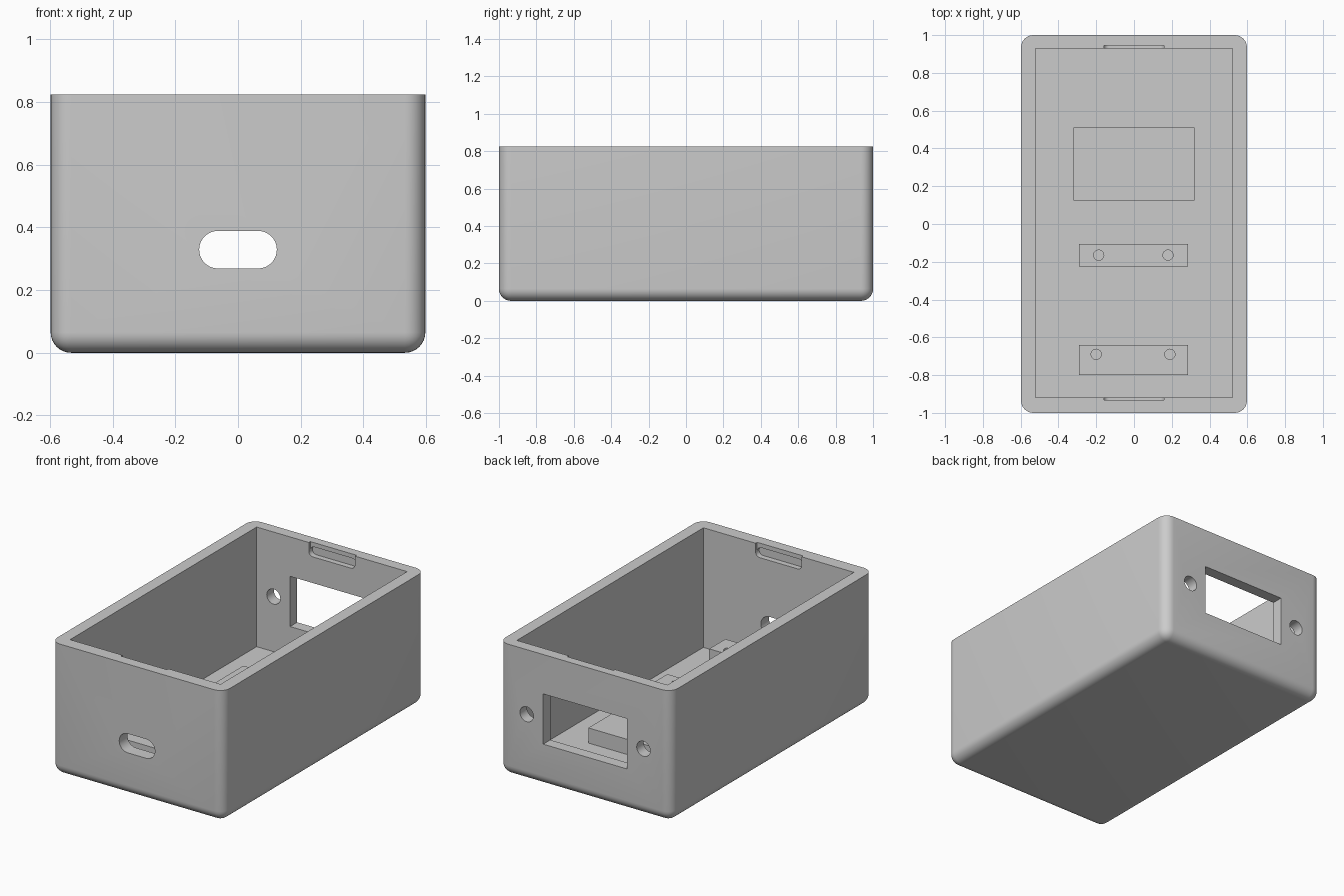
import bpy, bmesh, math
from mathutils import Matrix, Vector

if "Cube" in bpy.data.objects:
    bpy.data.objects.remove(bpy.data.objects["Cube"], do_unlink=True)

# Single plastic colour
grey = bpy.data.materials.new("grey plastic")
grey.use_nodes = True
COLOUR = (0.6, 0.6, 0.6, 1)
grey.diffuse_color = COLOUR
grey.node_tree.nodes["Principled BSDF"].inputs["Base Color"].default_value = COLOUR

W, L, H = 0.598, 1.0, 0.825        # half width, half length, height
FLOOR = 0.075
IN_FRONT, IN_BACK = -0.918, 0.93   # inner faces of the end walls


def make(name, bm):
    bmesh.ops.recalc_face_normals(bm, faces=bm.faces)
    mesh = bpy.data.meshes.new(name)
    bm.to_mesh(mesh)
    bm.free()
    mesh.materials.append(grey)
    obj = bpy.data.objects.new(name, mesh)
    bpy.context.collection.objects.link(obj)
    return obj


def box_mesh(x, y, z):
    """Box from (min, max) ranges."""
    bm = bmesh.new()
    size = [r[1] - r[0] for r in (x, y, z)]
    mid = Vector([(r[0] + r[1]) / 2 for r in (x, y, z)])
    bmesh.ops.create_cube(bm, size=1, matrix=Matrix.Translation(mid) @ Matrix.Diagonal((*size, 1)))
    return bm


def box(name, x, y, z):
    return make(name, box_mesh(x, y, z))


def rod(name, centre, radius, depth, along_y=False):
    bm = bmesh.new()
    turn = Matrix.Rotation(math.pi / 2, 4, "X") if along_y else Matrix()
    bmesh.ops.create_cone(bm, cap_ends=True, segments=32, radius1=radius, radius2=radius,
                          depth=depth, matrix=Matrix.Translation(centre) @ turn)
    return make(name, bm)


def pill(name, half, z, radius, y0, y1):
    """Round-ended slot running through y."""
    bm = bmesh.new()
    ring = []
    for side in (1, -1):
        for i in range(17):
            a = math.pi * (i / 16 - 0.5)
            ring.append(bm.verts.new((side * (half - radius + radius * math.cos(a)), y0,
                                      z + side * radius * math.sin(a))))
    face = bm.faces.new(ring)
    out = bmesh.ops.extrude_face_region(bm, geom=[face])
    verts = [v for v in out["geom"] if isinstance(v, bmesh.types.BMVert)]
    bmesh.ops.translate(bm, verts=verts, vec=(0, y1 - y0, 0))
    return make(name, bm)


def cut(obj, cutters):
    """Subtract every cutter, then discard it."""
    bpy.context.view_layer.objects.active = obj
    for c in cutters:
        c.hide_render = True
        mod = obj.modifiers.new("cut", "BOOLEAN")
        mod.operation, mod.solver, mod.object = "DIFFERENCE", "EXACT", c
        bpy.ops.object.modifier_apply(modifier=mod.name)
        bpy.data.objects.remove(c, do_unlink=True)


def smooth(obj):
    bpy.ops.object.select_all(action="DESELECT")
    obj.select_set(True)
    bpy.context.view_layer.objects.active = obj
    bpy.ops.object.shade_smooth_by_angle(angle=math.radians(30))


# Case: rounded everywhere except around the open top
bm = box_mesh((-W, W), (-L, L), (0, H))
edges = [e for e in bm.edges if min(v.co.z for v in e.verts) < 0.01]
bmesh.ops.bevel(bm, geom=edges, offset=0.065, segments=8, profile=0.5, affect="EDGES")
case = make("case", bm)

cutters = [
    box("cavity", (-0.522, 0.522), (IN_FRONT, IN_BACK), (FLOOR, 1)),
    pill("cable_slot", 0.124, 0.329, 0.06, -1.1, -0.85),
    box("socket_opening", (-0.29, 0.29), (0.85, 1.1), (0.263, 0.578)),
]
# Screw holes either side of the socket opening
cutters += [rod("screw_hole", (x, 1, 0.42), 0.047, 0.3, True) for x in (-0.405, 0.405)]
# Lid catches: shallow rim notch over a round-ended groove in each end wall
for wall, out in ((IN_FRONT, -1), (IN_BACK, 1)):
    ys = sorted((wall - out * 0.05, wall + out * 0.015))
    cutters.append(box("rim_notch", (-0.16, 0.16), ys, (0.775, 1)))
    ys = sorted((wall - out * 0.05, wall + out * 0.035))
    cutters.append(pill("catch_groove", 0.16, 0.77, 0.028, *ys))
cut(case, cutters)
smooth(case)

# Raised pad on the floor behind the socket
box("floor_pad", (-0.32, 0.32), (0.125, 0.51), (FLOOR - 0.01, 0.17))

# Board supports with screw holes
for name, ys, hole_y, hole_xs in (
        ("middle_support", (-0.225, -0.105), -0.165, (-0.187, 0.18)),
        ("front_support", (-0.8, -0.64), -0.69, (-0.2, 0.19))):
    bar = box(name, (-0.29, 0.287), ys, (FLOOR - 0.01, 0.235))
    cut(bar, [rod("pilot_hole", (x, hole_y, 0.235), 0.027, 0.3) for x in hole_xs])
    smooth(bar)
